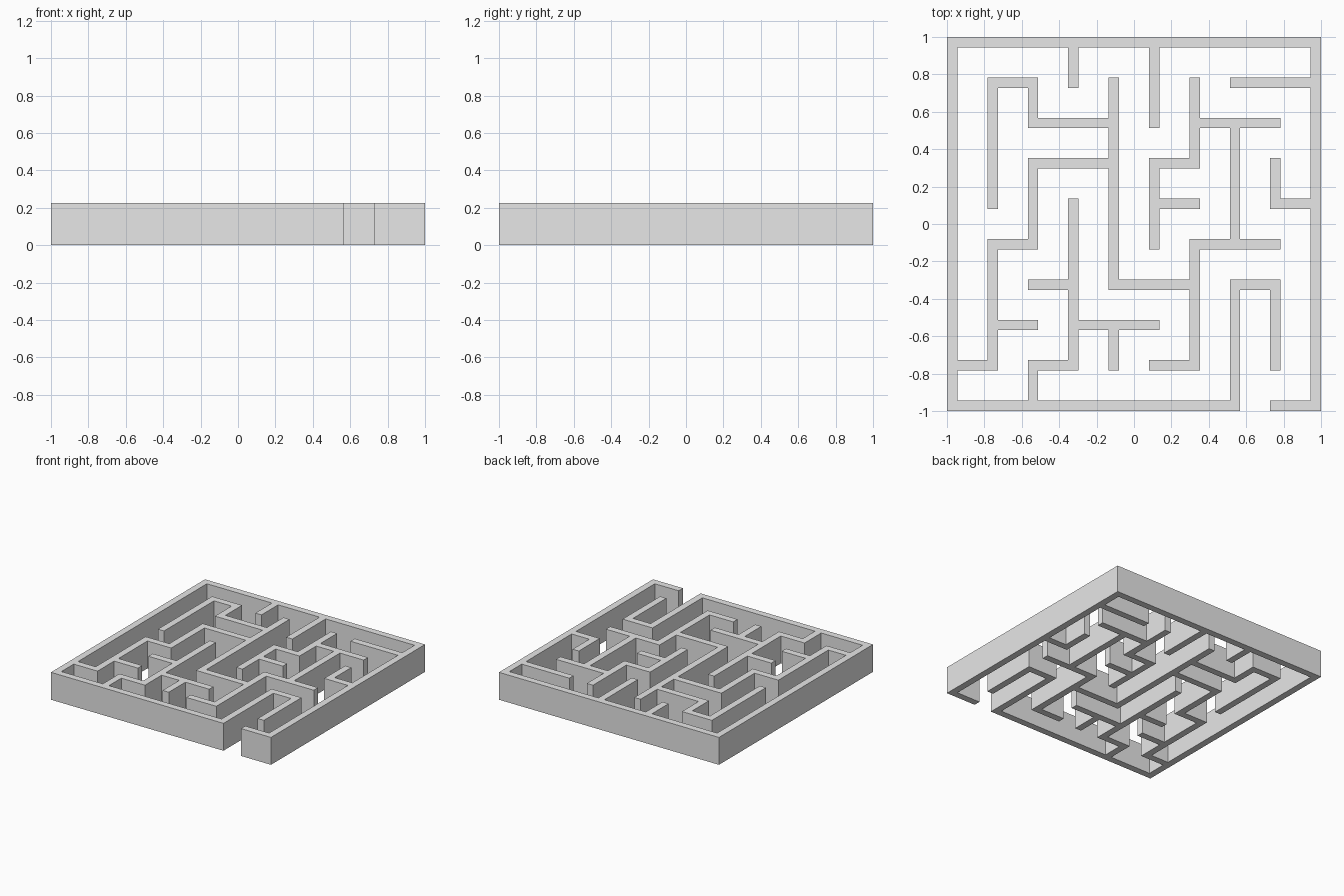
import bpy
import bmesh

cube = bpy.data.objects.get("Cube")
if cube:
    bpy.data.objects.remove(cube, do_unlink=True)

LINES = 10          # wall lines along each axis
WALL = 0.056        # wall thickness
HEIGHT = 0.225
PITCH = (2 - WALL) / (LINES - 1)

# Wall runs on each line, as "start-end" line numbers
ROWS = ["07 89", "01 23 56", "12 35", "23 46 78", "12 68",
        "56 89", "24 56", "24 68", "12 79", "09"]          # along x, front to back
COLUMNS = ["09", "14 58", "01 46 78", "15 89", "12 38",
           "46 79", "14 68", "03 47", "13 56", "09"]       # along y, right to left


def edge(k):
    """Position of the k-th cell border: walls and corridors alternate."""
    return -1 + (k // 2) * PITCH + (k % 2) * WALL


def wall_cells():
    """Cells of the alternating grid that are filled by walls."""
    cells = set()
    for line in range(LINES):
        for run in ROWS[line].split():
            cells |= {(k, 2 * line) for k in range(2 * int(run[0]), 2 * int(run[1]) + 1)}
        for run in COLUMNS[line].split():
            cells |= {(2 * line, k) for k in range(2 * int(run[0]), 2 * int(run[1]) + 1)}
    return cells


# Wall footprint
bm = bmesh.new()
corners = {}


def corner(i, j):
    if (i, j) not in corners:
        corners[i, j] = bm.verts.new((edge(i), edge(j), 0))
    return corners[i, j]


for i, j in sorted(wall_cells()):
    bm.faces.new([corner(i, j), corner(i + 1, j), corner(i + 1, j + 1), corner(i, j + 1)])

# Raise the footprint into solid walls, open between them
raised = bmesh.ops.extrude_face_region(bm, geom=bm.faces[:], use_keep_orig=True)
for item in raised["geom"]:
    if isinstance(item, bmesh.types.BMVert):
        item.co.z = HEIGHT
bmesh.ops.recalc_face_normals(bm, faces=bm.faces[:])

mesh = bpy.data.meshes.new("maze_walls")
bm.to_mesh(mesh)
bm.free()
walls = bpy.data.objects.new("maze_walls", mesh)
bpy.context.collection.objects.link(walls)

# Plain grey
grey = bpy.data.materials.new("light_grey")
grey.use_nodes = True
colour = (0.8, 0.8, 0.8, 1)
grey.diffuse_color = colour
grey.node_tree.nodes["Principled BSDF"].inputs["Base Color"].default_value = colour
mesh.materials.append(grey)
